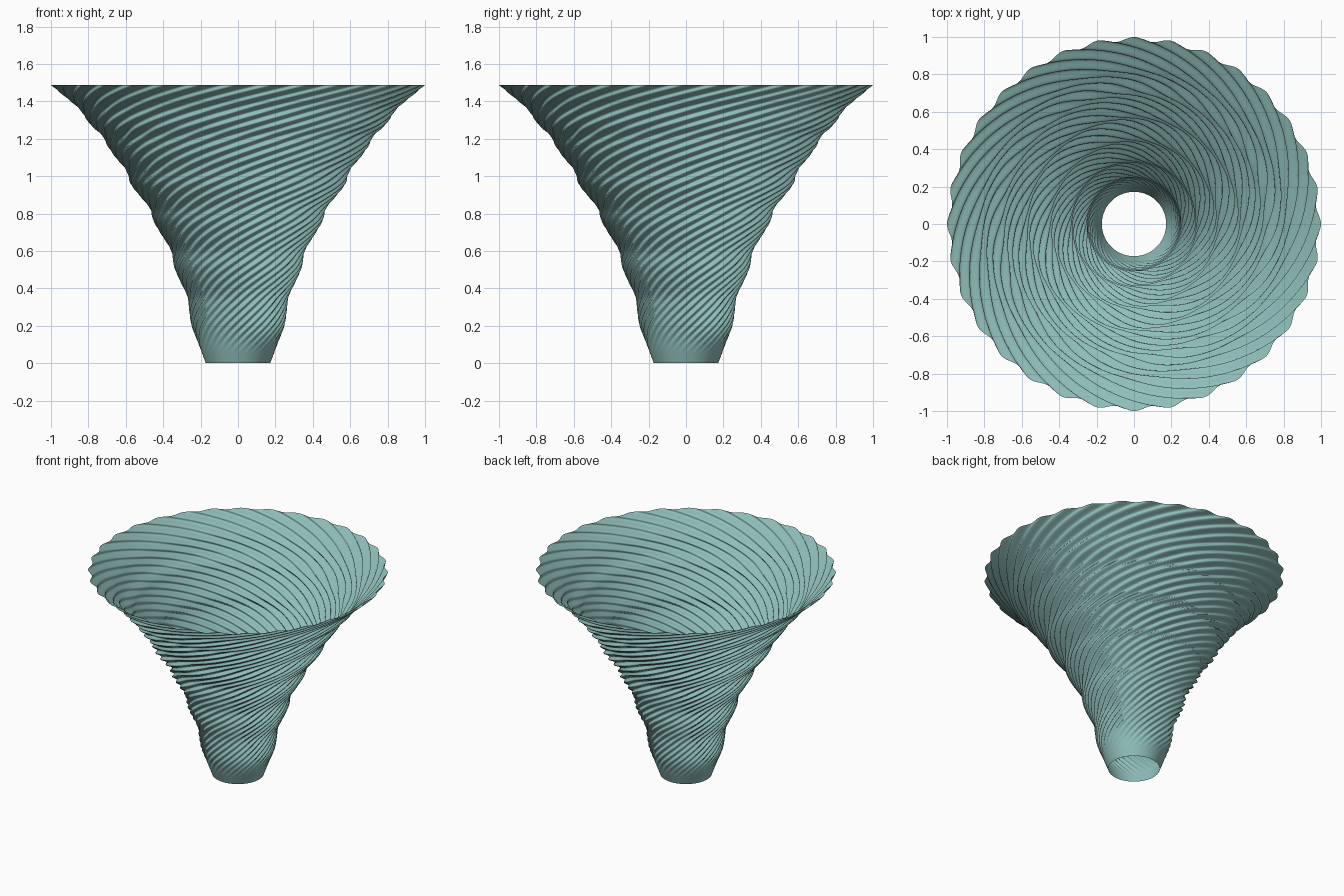
import bpy, bmesh, math

if "Cube" in bpy.data.objects:
    bpy.data.objects.remove(bpy.data.objects["Cube"])

# Outer profile of the funnel: (height, radius), with soft stacked bulges
PROFILE = [(0, .172), (.1, .21), (.2, .248), (.29, .262), (.36, .272), (.45, .315),
           (.52, .343), (.6, .357), (.68, .405), (.76, .452), (.83, .473), (.9, .53),
           (.96, .575), (1.03, .598), (1.1, .655), (1.165, .70), (1.215, .725),
           (1.265, .78), (1.31, .815), (1.36, .85), (1.42, .92), (1.487, 1.0)]
FLUTES = 32                    # spiral ridges around the funnel
PER_FLUTE = 10                 # vertices across one ridge
STEPS = 7                      # rows between profile points
TWIST = 2 * math.pi            # one full turn from base to rim
HEIGHT = PROFILE[-1][0]


def spline(a, b, c, d, t):
    """Catmull-Rom interpolation between b and c."""
    return 0.5 * (2 * b + (c - a) * t + (2 * a - 5 * b + 4 * c - d) * t * t
                  + (3 * b - a - 3 * c + d) * t ** 3)


def smooth_profile():
    first, second = PROFILE[0], PROFILE[1]
    last, prev = PROFILE[-1], PROFILE[-2]
    pts = ([tuple(2 * p - q for p, q in zip(first, second))] + PROFILE
           + [tuple(2 * p - q for p, q in zip(last, prev))])
    rows = []
    for i in range(1, len(pts) - 2):
        for s in range(STEPS):
            rows.append(tuple(spline(*[pts[i + k][j] for k in (-1, 0, 1, 2)], s / STEPS)
                              for j in (0, 1)))
    return rows + [last]


def flute_depth(z, r):
    """Ridges fade in above the plain collar and grow with the radius."""
    t = min(max((z - .04) / .22, 0), 1)
    return t * t * (3 - 2 * t) * min(.0115, .003 + .016 * r)


# Fluted funnel: rows follow the twist so every ridge stays crisp
bm = bmesh.new()
count = FLUTES * PER_FLUTE
rings = []
for z, r in smooth_profile():
    turn = TWIST * (z / HEIGHT - 1)
    depth = flute_depth(z, r)
    ring = []
    for i in range(count):
        a = 2 * math.pi * i / count
        rad = r + depth * (math.cos(FLUTES * a) - 1)
        ring.append(bm.verts.new((rad * math.cos(a + turn), rad * math.sin(a + turn), z)))
    rings.append(ring)
for low, high in zip(rings, rings[1:]):
    for i in range(count):
        j = (i + 1) % count
        bm.faces.new((low[i], low[j], high[j], high[i])).smooth = True

mesh = bpy.data.meshes.new("fluted_funnel")
bm.to_mesh(mesh)
bm.free()
funnel = bpy.data.objects.new("fluted_funnel", mesh)
bpy.context.collection.objects.link(funnel)

# Single soft teal colour
teal = bpy.data.materials.new("soft teal")
teal.diffuse_color = (.275, .515, .49, 1)
teal.use_nodes = True
teal.node_tree.nodes["Principled BSDF"].inputs["Base Color"].default_value = teal.diffuse_color
mesh.materials.append(teal)
